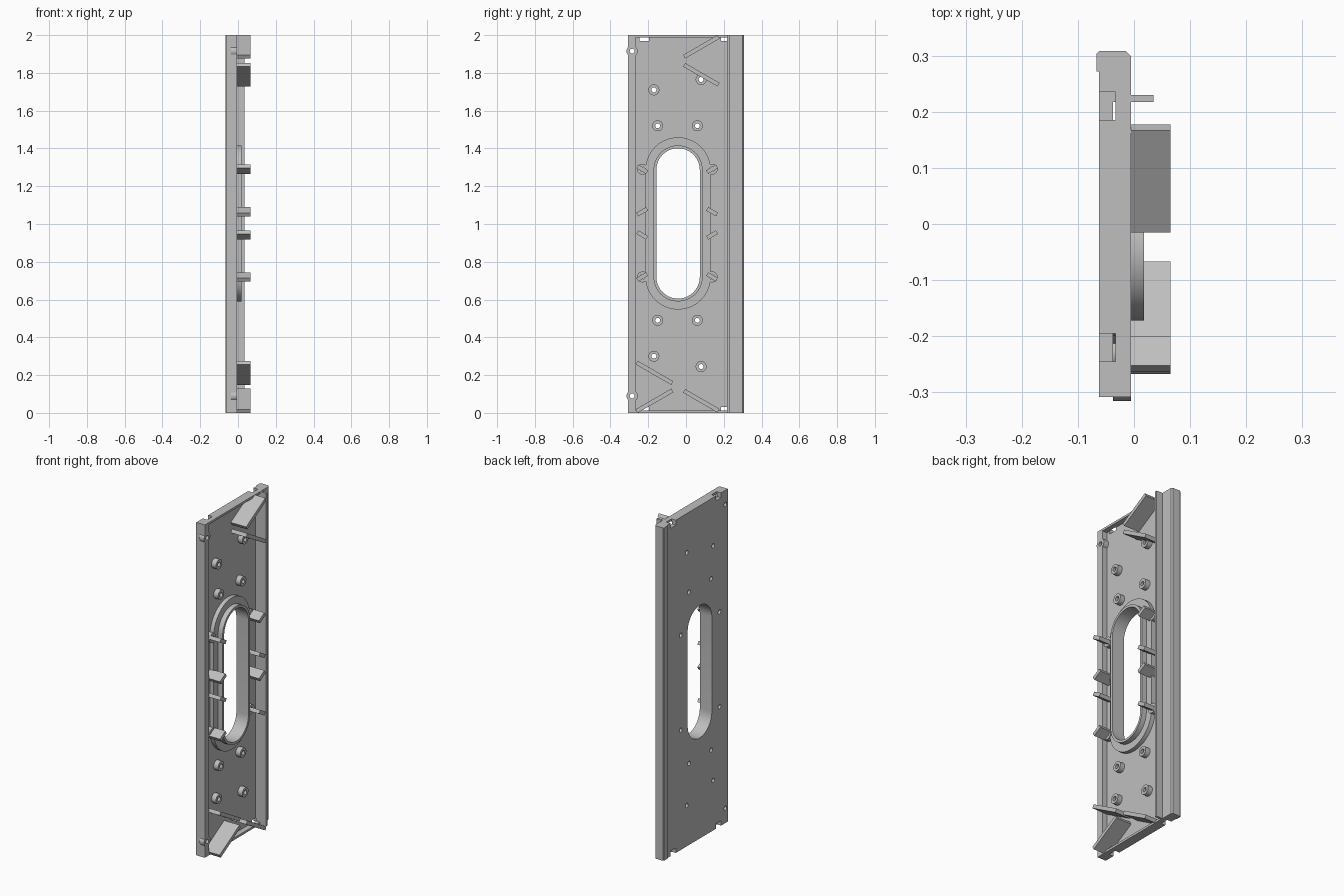
import bpy, bmesh, math
from mathutils import Matrix, Vector

cube = bpy.data.objects.get("Cube")
if cube:
    bpy.data.objects.remove(cube, do_unlink=True)

GREY = (0.52, 0.52, 0.52, 1)
mat = bpy.data.materials.new("light grey plastic")
mat.use_nodes = True
mat.diffuse_color = GREY
mat.node_tree.nodes["Principled BSDF"].inputs["Base Color"].default_value = GREY

OUTER, FLOOR, RIM, TIP = -0.062, -0.037, -0.005, 0.065
SLOT_Y, SLOT_Z = -0.042, 1.003


def prism(bm, points, direction):
    """Extrude a closed outline along a direction."""
    face = bm.faces.new([bm.verts.new(p) for p in points])
    new = bmesh.ops.extrude_face_region(bm, geom=[face])["geom"]
    verts = [v for v in new if isinstance(v, bmesh.types.BMVert)]
    bmesh.ops.translate(bm, verts=verts, vec=direction)


def box(bm, x, y, z, tilt=0):
    """Box from three (low, high) ranges, tilted about x."""
    size = Vector((x[1] - x[0], y[1] - y[0], z[1] - z[0]))
    mid = Vector((sum(x) / 2, sum(y) / 2, sum(z) / 2))
    m = (Matrix.Translation(mid) @ Matrix.Rotation(math.radians(tilt), 4, 'X')
         @ Matrix.Diagonal((*size, 1)))
    bmesh.ops.create_cube(bm, size=1, matrix=m)


def rod(bm, y, z, radius, x0, x1, sides=24):
    """Cylinder along x."""
    pts = [(x0, y + radius * math.cos(math.tau * i / sides),
            z + radius * math.sin(math.tau * i / sides)) for i in range(sides)]
    prism(bm, pts, (x1 - x0, 0, 0))


def oval(bm, radius, x0, x1, straight=0.283, steps=20):
    """Upright stadium shape along x."""
    pts = []
    for half, sign in ((0, 1), (1, -1)):
        for i in range(steps + 1):
            a = math.pi * (half + i / steps)
            pts.append((x0, SLOT_Y + radius * math.cos(a),
                        SLOT_Z + sign * straight + radius * math.sin(a)))
    prism(bm, pts, (x1 - x0, 0, 0))


def finish(bm, name, cutter=None):
    bmesh.ops.recalc_face_normals(bm, faces=bm.faces)
    mesh = bpy.data.meshes.new(name)
    bm.to_mesh(mesh)
    bm.free()
    mesh.materials.append(mat)
    obj = bpy.data.objects.new(name, mesh)
    bpy.context.collection.objects.link(obj)
    bpy.ops.object.select_all(action='DESELECT')
    obj.select_set(True)
    bpy.context.view_layer.objects.active = obj
    if cutter:
        mod = obj.modifiers.new("openings", 'BOOLEAN')
        mod.operation, mod.solver, mod.object = 'DIFFERENCE', 'EXACT', cutter
        bpy.ops.object.modifier_apply(modifier=mod.name)
    bpy.ops.object.shade_smooth_by_angle(angle=math.radians(30))
    return obj


posts = [(-0.17, 1.71), (0.08, 1.765), (-0.15, 1.52), (0.06, 1.52),
         (-0.15, 0.49), (0.06, 0.49), (-0.17, 0.30), (0.08, 0.245)]
side_posts = [(y, z) for y in (-0.23, 0.138) for z in (0.72, 1.29)]
corner_posts = [(-0.285, 0.09), (-0.285, 1.915)]

# Cutter: long opening, screw holes and end notches
bm = bmesh.new()
oval(bm, 0.115, -0.2, 0.2)
for y, z in posts + side_posts + corner_posts:
    rod(bm, y, z, 0.013, -0.2, 0.2)
for y in (-0.22, 0.21):
    for z in (0, 2):
        box(bm, (-0.1, -0.033), (y - 0.025, y + 0.025), (z - 0.03, z + 0.03))
cutter = finish(bm, "opening_cutter")
cutter.hide_render = True

# Main panel: floor, front rim, back flange and chamfered back rim
bm = bmesh.new()
section = [(OUTER, -0.308), (RIM, -0.308), (RIM, -0.267), (FLOOR, -0.267),
           (FLOOR, 0.217), (0.035, 0.217), (0.035, 0.23), (RIM, 0.23),
           (RIM, 0.299), (-0.014, 0.308), (-0.062, 0.308), (-0.067, 0.303),
           (-0.067, 0.272), (OUTER, 0.272)]
prism(bm, [(x, y, 0) for x, y in section], (0, 0, 2))
finish(bm, "main_panel", cutter)

# Thin rims at top and bottom
bm = bmesh.new()
for z in (0, 1.987):
    box(bm, (FLOOR, RIM), (-0.267, 0.217), (z, z + 0.013))
finish(bm, "end_rims", cutter)

# Stepped surround of the opening
bm = bmesh.new()
oval(bm, 0.173, FLOOR, -0.012)
finish(bm, "opening_step", cutter)
bm = bmesh.new()
oval(bm, 0.13, FLOOR, 0.018)
finish(bm, "opening_collar", cutter)

# Screw posts
bm = bmesh.new()
for y, z in posts + side_posts:
    rod(bm, y, z, 0.029, FLOOR, RIM - 0.002)
for y, z in corner_posts:
    rod(bm, y, z, 0.03, FLOOR, RIM)
finish(bm, "screw_posts", cutter)


def rib(name, y, z, length, tilt):
    bm = bmesh.new()
    box(bm, (FLOOR, TIP), (y - length / 2, y + length / 2),
        (z - 0.011, z + 0.011), tilt)
    finish(bm, name)


# Large slanted ribs at the ends
for name, y, z, length, tilt in (
        ("lower_front_rib_upper", -0.167, 0.212, 0.218, -30),
        ("lower_front_rib_lower", -0.167, 0.064, 0.218, 30),
        ("lower_back_rib", 0.081, 0.064, 0.21, -30),
        ("upper_back_rib_top", 0.081, 1.938, 0.21, 30),
        ("upper_back_rib_bottom", 0.081, 1.79, 0.21, -30)):
    rib(name, y, z, length, tilt)

# Small mirrored ribs beside the opening
for z, tilt in ((1.29, -30), (1.065, 30), (0.942, -30), (0.72, 30)):
    rib("small_front_rib", -0.232, z, 0.06, tilt)
    rib("small_back_rib", 0.138, z, 0.06, -tilt)
